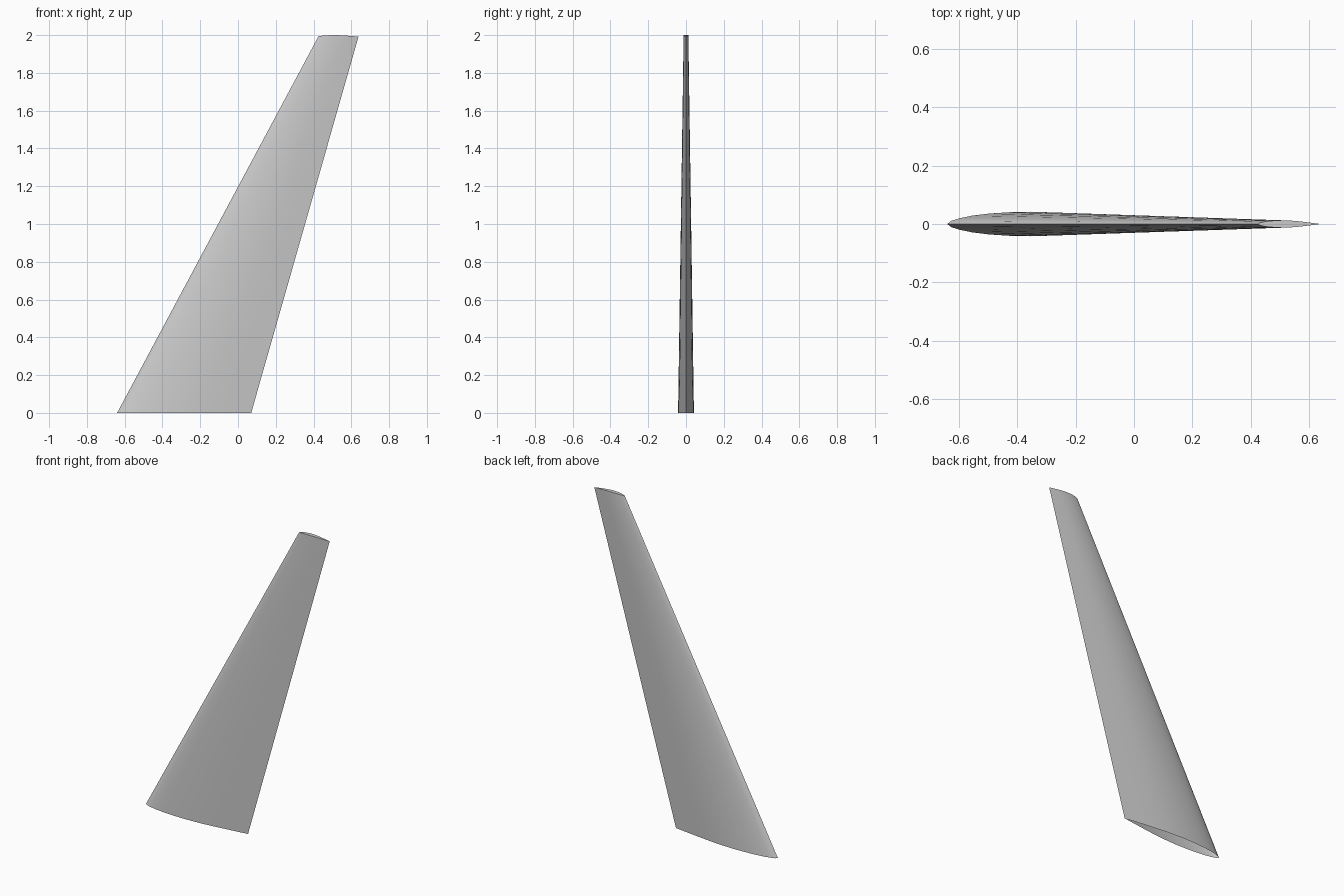
import bpy, bmesh

cube = bpy.data.objects.get("Cube")
if cube:
    bpy.data.objects.remove(cube)

# Half section of the fin: (chord fraction, thickness fraction)
HALF = [(0, 0), (.02, .26), (.06, .47), (.12, .68), (.2, .85), (.3, .96), (.4, 1),
        (.5, .95), (.6, .84), (.7, .66), (.8, .45), (.9, .23), (1, 0)]
LOOP = HALF + [(c, -t) for c, t in HALF[-2:0:-1]]


def section(bm, x_front, x_back, half_thick, z, crown):
    """One closed ring, raised by crown where it is thickest."""
    return [bm.verts.new((x_front + c * (x_back - x_front), t * half_thick,
                          z + crown * abs(t))) for c, t in LOOP]


bm = bmesh.new()
root = section(bm, -0.64, 0.07, 0.042, 0, 0)
tip = section(bm, 0.425, 0.638, 0.0125, 1.992, 0.008)
n = len(LOOP)

# Skin between root and tip; the root stays open
for i in range(n):
    j = (i + 1) % n
    bm.faces.new((root[i], tip[i], tip[j], root[j]))

# Crowned tip cap in strips across the thickness
last = len(HALF) - 1
for i in range(last):
    strip = [tip[i], tip[-i % n], tip[-(i + 1) % n], tip[i + 1]]
    bm.faces.new(list(dict.fromkeys(strip)))
bmesh.ops.recalc_face_normals(bm, faces=bm.faces)

# Smooth sides with crisp leading edge, trailing edge and tip outline
for f in bm.faces:
    f.smooth = True
for k in (0, last):
    bm.edges.get((root[k], tip[k])).smooth = False
for i in range(n):
    bm.edges.get((tip[i], tip[(i + 1) % n])).smooth = False

mesh = bpy.data.meshes.new("swept_fin")
bm.to_mesh(mesh)
bm.free()
fin = bpy.data.objects.new("swept_fin", mesh)
bpy.context.collection.objects.link(fin)

# Plain grey paint
grey = bpy.data.materials.new("light_grey")
grey.use_nodes = True
grey.diffuse_color = (0.6, 0.6, 0.6, 1)
grey.node_tree.nodes["Principled BSDF"].inputs["Base Color"].default_value = (0.6, 0.6, 0.6, 1)
mesh.materials.append(grey)
